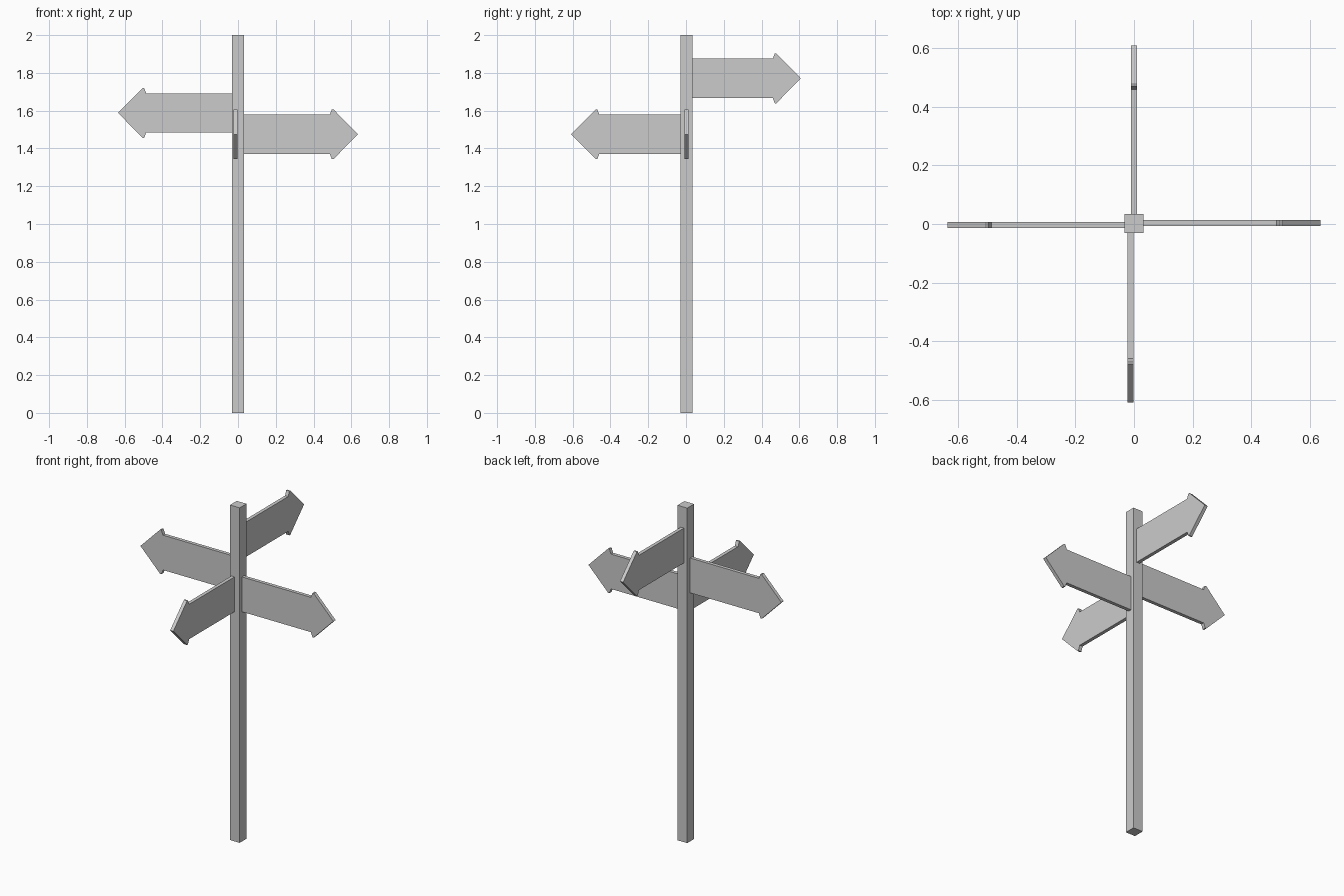
import bpy
import bmesh
from math import pi
from mathutils import Matrix

if "Cube" in bpy.data.objects:
    bpy.data.objects.remove(bpy.data.objects["Cube"])

THICK = 0.021
LENGTH = 0.608

# upper half of the arrow outline: distance behind the tip, half height
HALF = [(-LENGTH, 0.104), (-0.149, 0.104), (-0.138, 0.132), (-0.130, 0.132)]


def add_object(name, bm):
    bmesh.ops.recalc_face_normals(bm, faces=bm.faces)
    mesh = bpy.data.meshes.new(name)
    bm.to_mesh(mesh)
    bm.free()
    obj = bpy.data.objects.new(name, mesh)
    bpy.context.collection.objects.link(obj)
    return obj


def arrow_sign(name, angle, reach, height, offset):
    """Arrow board pointing along angle; offset is the plate centre (x, y)."""
    bm = bmesh.new()
    outline = HALF + [(0, 0)] + [(x, -z) for x, z in reversed(HALF)]
    face = bm.faces.new([bm.verts.new((x + reach, -THICK / 2, z)) for x, z in outline])
    ext = bmesh.ops.extrude_face_region(bm, geom=[face])
    verts = [v for v in ext["geom"] if isinstance(v, bmesh.types.BMVert)]
    bmesh.ops.translate(bm, verts=verts, vec=(0, THICK, 0))
    place = Matrix.Translation((offset[0], offset[1], height)) @ Matrix.Rotation(angle, 4, "Z")
    bmesh.ops.transform(bm, matrix=place, verts=bm.verts)
    return add_object(name, bm)


# square post
bm = bmesh.new()
bmesh.ops.create_cube(bm, size=1)
bmesh.ops.scale(bm, vec=(0.064, 0.064, 2), verts=bm.verts)
bmesh.ops.translate(bm, vec=(0, 0.002, 1), verts=bm.verts)
add_object("post", bm)

# four arrow boards
arrow_sign("right_sign", 0, 0.635, 1.475, (0, 0.003))
arrow_sign("back_sign", pi / 2, 0.608, 1.771, (0, 0))
arrow_sign("left_sign", pi, 0.635, 1.588, (0, -0.003))
arrow_sign("front_sign", -pi / 2, 0.608, 1.475, (-0.012, 0))
